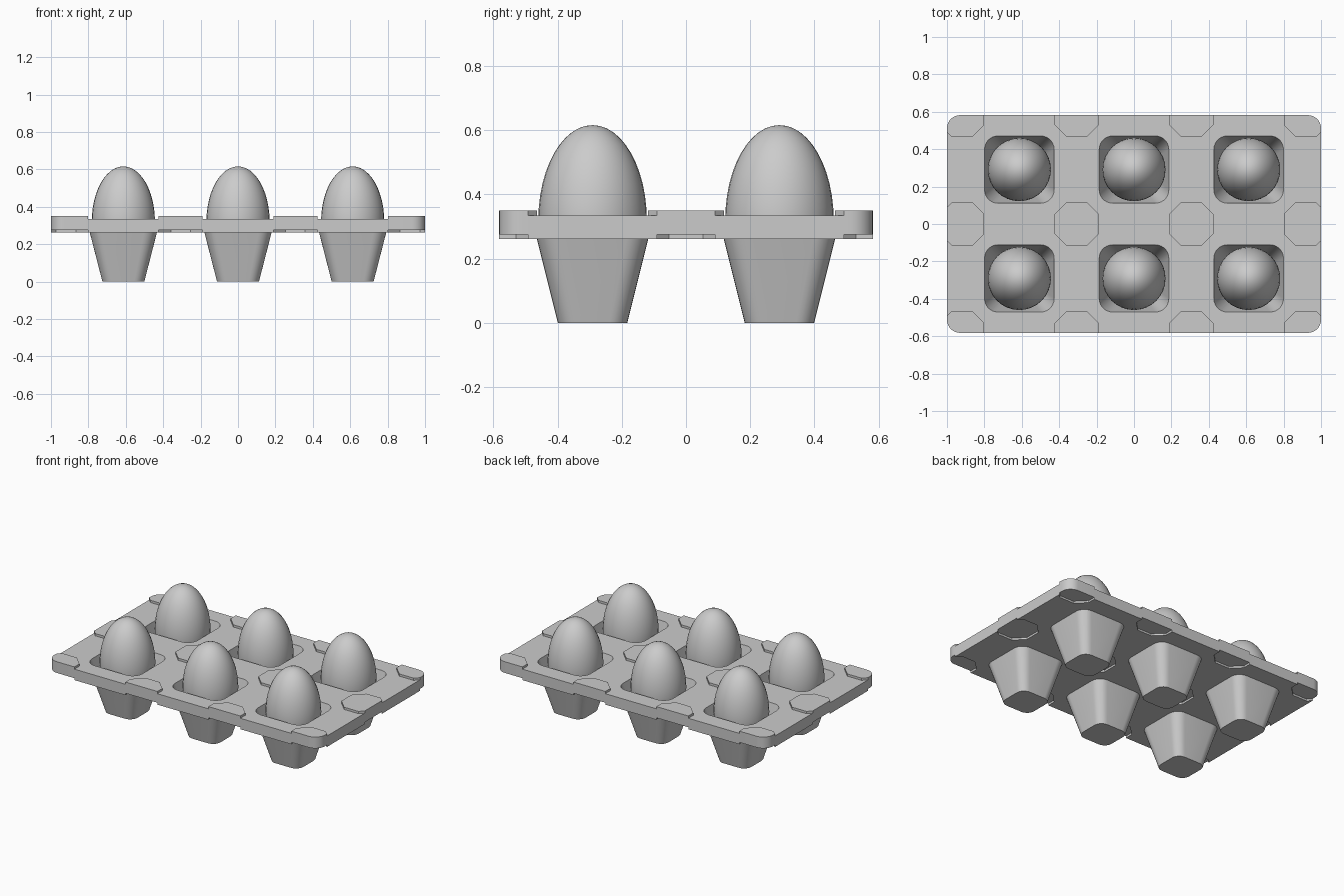
import bpy, bmesh
from math import sin, cos, pi, radians, sqrt

if "Cube" in bpy.data.objects:
    bpy.data.objects.remove(bpy.data.objects["Cube"])

PX, PY = 0.613, 0.291            # cup spacing: x pitch, y half pitch
CUPS = [(i * PX, j * PY) for i in (-1, 0, 1) for j in (-1, 1)]


def rounded(cx, cy, hx, hy, r, n=7):
    """Outline of a rounded rectangle."""
    pts = []
    for k, (sx, sy) in enumerate([(1, 1), (-1, 1), (-1, -1), (1, -1)]):
        for i in range(n + 1):
            a = (k + i / n) * pi / 2
            pts.append((cx + sx * (hx - r) + r * cos(a), cy + sy * (hy - r) + r * sin(a)))
    return pts


def octagon(cx, cy, h=0.118, s=0.053):
    return [(cx + x, cy + y) for x, y in
            [(h, -s), (h, s), (s, h), (-s, h), (-h, s), (-h, -s), (-s, -h), (s, -h)]]


def lofts(name, solids):
    """Each solid is a bottom and a top (outline, z), joined into one object."""
    bm = bmesh.new()
    for (lo, z0), (hi, z1) in solids:
        a = [bm.verts.new((x, y, z0)) for x, y in lo]
        b = [bm.verts.new((x, y, z1)) for x, y in hi]
        bm.faces.new(a[::-1])
        bm.faces.new(b)
        for i in range(len(a)):
            j = (i + 1) % len(a)
            bm.faces.new((a[i], a[j], b[j], b[i]))
    me = bpy.data.meshes.new(name)
    bm.to_mesh(me)
    bm.free()
    ob = bpy.data.objects.new(name, me)
    bpy.context.collection.objects.link(ob)
    return ob


def smooth(ob):
    bpy.ops.object.select_all(action='DESELECT')
    ob.select_set(True)
    bpy.context.view_layer.objects.active = ob
    bpy.ops.object.shade_smooth_by_angle(angle=radians(30))


def boolean(ob, other, op):
    m = ob.modifiers.new("cut", 'BOOLEAN')
    m.operation, m.solver, m.object = op, 'EXACT', other
    bpy.context.view_layer.objects.active = ob
    bpy.ops.object.modifier_apply(modifier=m.name)
    bpy.data.objects.remove(other, do_unlink=True)


def cup(x, y, z0, z1, inset):
    """Tapered cup volume between two heights, following one wall slope."""
    ring = lambda z: (rounded(x, y, 0.112 + 0.257 * z - inset,
                              0.108 + 0.25 * z - inset, 0.055 + 0.05 * z), z)
    return ring(z0), ring(z1)


def pads(name, z0, z1):
    return lofts(name, [((octagon(x * PX, y * 2 * PY), z0), (octagon(x * PX, y * 2 * PY), z1))
                        for x in (-1.5, -0.5, 0.5, 1.5) for y in (-1, 0, 1)])


# tray plate with pads raised on top and recessed below
outline = rounded(0, 0, 1.0, 0.582, 0.07)
tray = lofts("egg_tray", [((outline, 0.262), (outline, 0.35))])
box = rounded(0, 0, 1.5, 1.2, 0.1)
top_cut = lofts("top_cutter", [((box, 0.335), (box, 0.40))])
boolean(top_cut, pads("pad_mask", 0.30, 0.45), 'DIFFERENCE')
boolean(tray, top_cut, 'DIFFERENCE')
boolean(tray, pads("pad_recess", 0.20, 0.275), 'DIFFERENCE')

# hanging cups, then their hollow insides
boolean(tray, lofts("cups", [cup(x, y, 0.0, 0.30, 0) for x, y in CUPS]), 'UNION')
boolean(tray, lofts("cavities", [cup(x, y, 0.012, 0.40, 0.012) for x, y in CUPS]), 'DIFFERENCE')
smooth(tray)

# eggs: long upper half, shorter lower half
for n, (x, y) in enumerate(CUPS):
    bpy.ops.mesh.primitive_uv_sphere_add(segments=32, ring_count=24, radius=1,
                                         location=(x, y, 0.32))
    egg = bpy.context.object
    egg.name = f"egg_{n + 1}"
    for v in egg.data.vertices:
        v.co.x *= 0.169
        v.co.y *= 0.169
        v.co.z *= 0.296 if v.co.z > 0 else 0.19
    smooth(egg)
